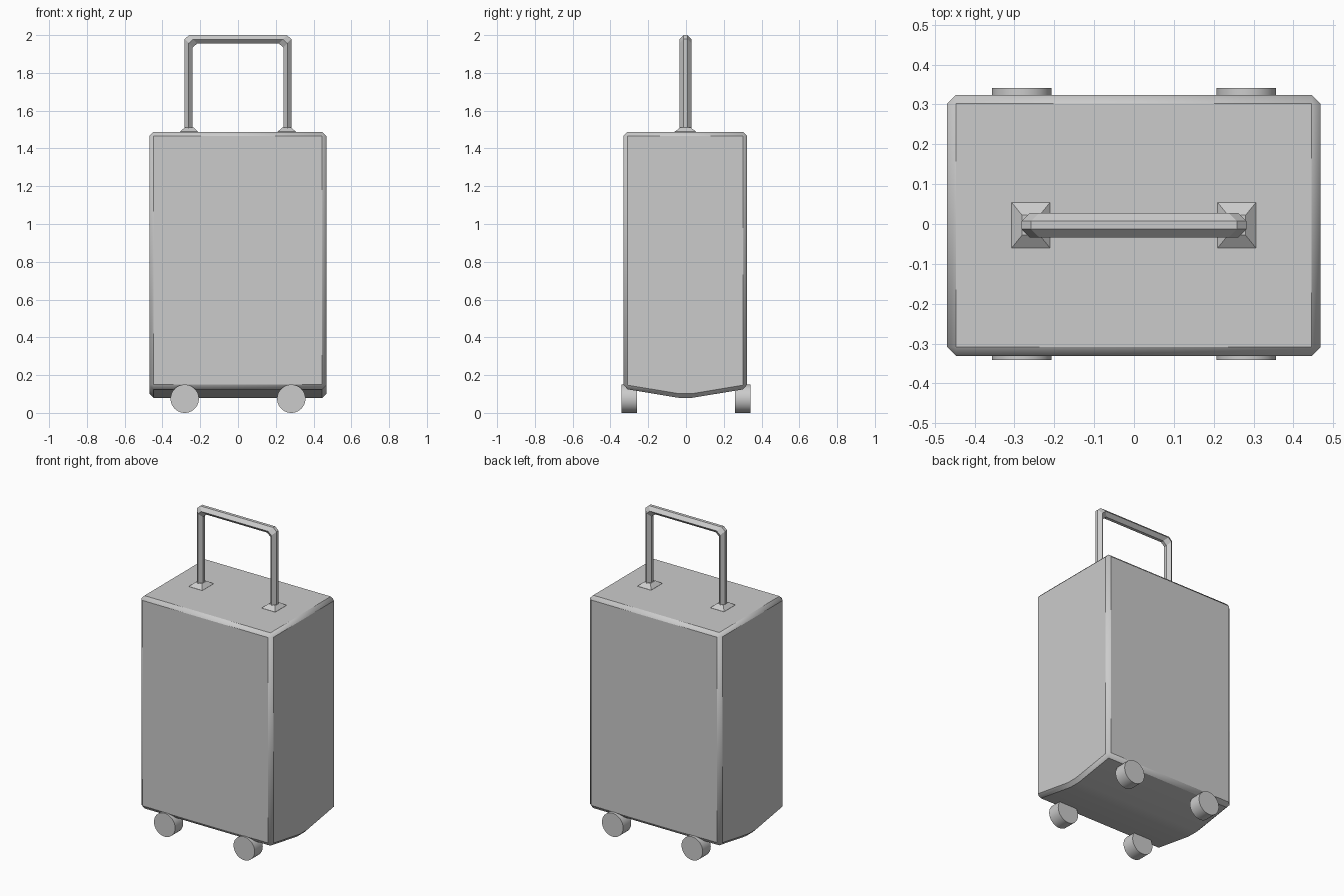
import bpy, bmesh, math
from mathutils import Vector

if "Cube" in bpy.data.objects:
    bpy.data.objects.remove(bpy.data.objects["Cube"])

YC = -0.003  # depth centre of the handle


def loft(name, rings):
    """Skin a list of equal-sized point rings and cap both ends."""
    bm = bmesh.new()
    loops = [[bm.verts.new(p) for p in ring] for ring in rings]
    n = len(loops[0])
    for a, b in zip(loops, loops[1:]):
        for i in range(n):
            j = (i + 1) % n
            bm.faces.new((a[i], a[j], b[j], b[i]))
    bm.faces.new(loops[0])
    bm.faces.new(loops[-1])
    bmesh.ops.recalc_face_normals(bm, faces=bm.faces)
    mesh = bpy.data.meshes.new(name)
    bm.to_mesh(mesh)
    bm.free()
    obj = bpy.data.objects.new(name, mesh)
    bpy.context.collection.objects.link(obj)
    return obj


def smooth(obj, degrees=30):
    bpy.ops.object.select_all(action='DESELECT')
    obj.select_set(True)
    bpy.context.view_layer.objects.active = obj
    bpy.ops.object.shade_smooth_by_angle(angle=math.radians(degrees))


# Case: side profile with a shallow keel, extruded across x, chamfered edges
profile = [(-0.331, 1.488), (-0.331, 0.128), (-0.04, 0.08),
           (0.034, 0.08), (0.324, 0.128), (0.324, 1.488)]
case = loft("suitcase_body", [[(x, y, z) for y, z in profile] for x in (-0.469, 0.468)])
bevel = case.modifiers.new("chamfer", 'BEVEL')
bevel.width = 0.022
bevel.segments = 1
bevel.limit_method = 'ANGLE'
bevel.angle_limit = math.radians(30)
smooth(case, 20)

# Wheels: four short cylinders partly sunk into the case
for side, x in (("left", -0.282), ("right", 0.282)):
    for end, y in (("front", -0.3), ("back", 0.3)):
        bpy.ops.mesh.primitive_cylinder_add(vertices=40, radius=0.075, depth=0.082,
                                            location=(x, y, 0.075),
                                            rotation=(math.pi / 2, 0, 0))
        wheel = bpy.context.object
        wheel.name = f"wheel_{end}_{side}"
        smooth(wheel)


# Handle: six-sided tube with chamfered corners
def tube_ring(x, z, ox, oz):
    c, out = Vector((x, YC, z)), Vector((ox, 0, oz))
    section = [(0.031, 0), (0.010, 1), (-0.010, 1), (-0.031, 0), (-0.010, -1), (0.010, -1)]
    return [c + Vector((0, w, 0)) + out * d for w, d in section]


half = [(0.261, 1.48, 0.021, 0), (0.261, 1.957, 0.021, 0.022), (0.237, 1.978, 0.022, 0.022)]
path = [(-x, z, -ox, oz) for x, z, ox, oz in half] + half[::-1]
loft("pull_handle", [tube_ring(*p) for p in path])

# Handle collars: tapered plinths around each post
for side, x in (("left", -0.259), ("right", 0.258)):
    levels = [(0.048, 0.057, 1.475), (0.048, 0.057, 1.489), (0.022, 0.025, 1.512)]
    loft(f"handle_collar_{side}",
         [[(x + sx * a, YC + sy * b, z) for sx, sy in ((-1, -1), (1, -1), (1, 1), (-1, 1))]
          for a, b, z in levels])
